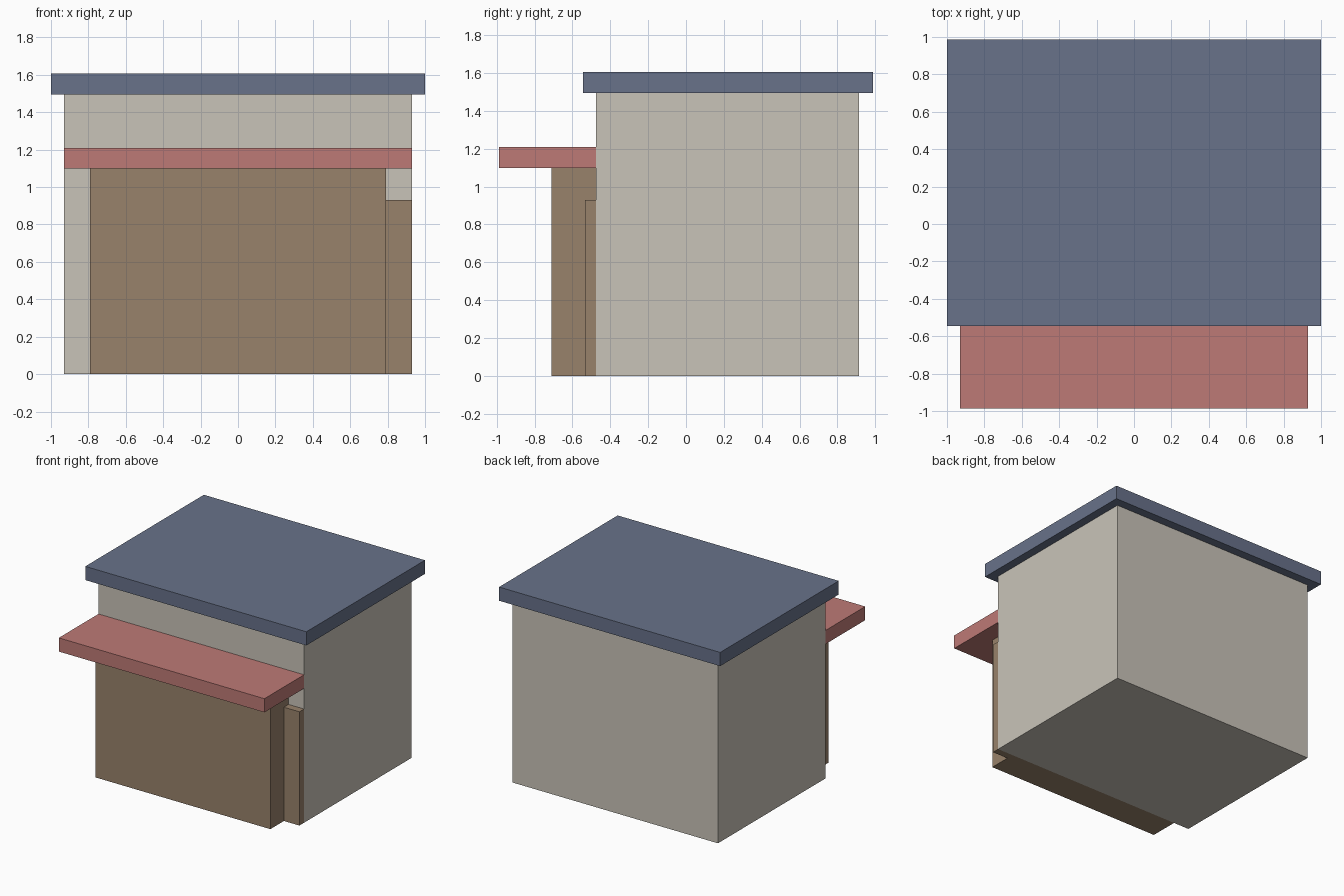
import bpy

if "Cube" in bpy.data.objects:
    bpy.data.objects.remove(bpy.data.objects["Cube"])


def material(name, rgb):
    m = bpy.data.materials.new(name)
    m.diffuse_color = (*rgb, 1.0)
    m.use_nodes = True
    m.node_tree.nodes["Principled BSDF"].inputs["Base Color"].default_value = m.diffuse_color
    return m


def box(name, x, y, z, mat):
    """Box given by (min, max) ranges on each axis."""
    ranges = (x, y, z)
    bpy.ops.mesh.primitive_cube_add(size=1)
    ob = bpy.context.object
    ob.name = name
    ob.location = [(a + b) / 2 for a, b in ranges]
    ob.scale = [b - a for a, b in ranges]
    bpy.ops.object.transform_apply(location=True, rotation=False, scale=True)
    ob.data.materials.append(mat)
    return ob


cream = material("cream wall", (0.584, 0.552, 0.485))
slate = material("slate blue roof", (0.138, 0.168, 0.254))
red = material("dusty red awning", (0.515, 0.195, 0.181))
brown = material("brown wood", (0.314, 0.223, 0.147))

# Building and its overhanging flat roof
box("building_body", (-0.93, 0.93), (-0.475, 0.915), (0, 1.495), cream)
box("roof_slab", (-1, 1), (-0.545, 0.987), (1.495, 1.607), slate)

# Awning over the front
box("awning", (-0.93, 0.93), (-0.987, -0.475), (1.098, 1.21), red)

# Front counter block and the low board beside it
box("front_counter", (-0.79, 0.79), (-0.71, -0.475), (0, 1.098), brown)
box("side_board", (0.79, 0.93), (-0.535, -0.475), (0, 0.93), brown)

# Thin wall panel mostly hidden behind the counter
box("wall_panel", (-0.815, -0.79), (-0.478, -0.475), (0.19, 0.93), cream)
